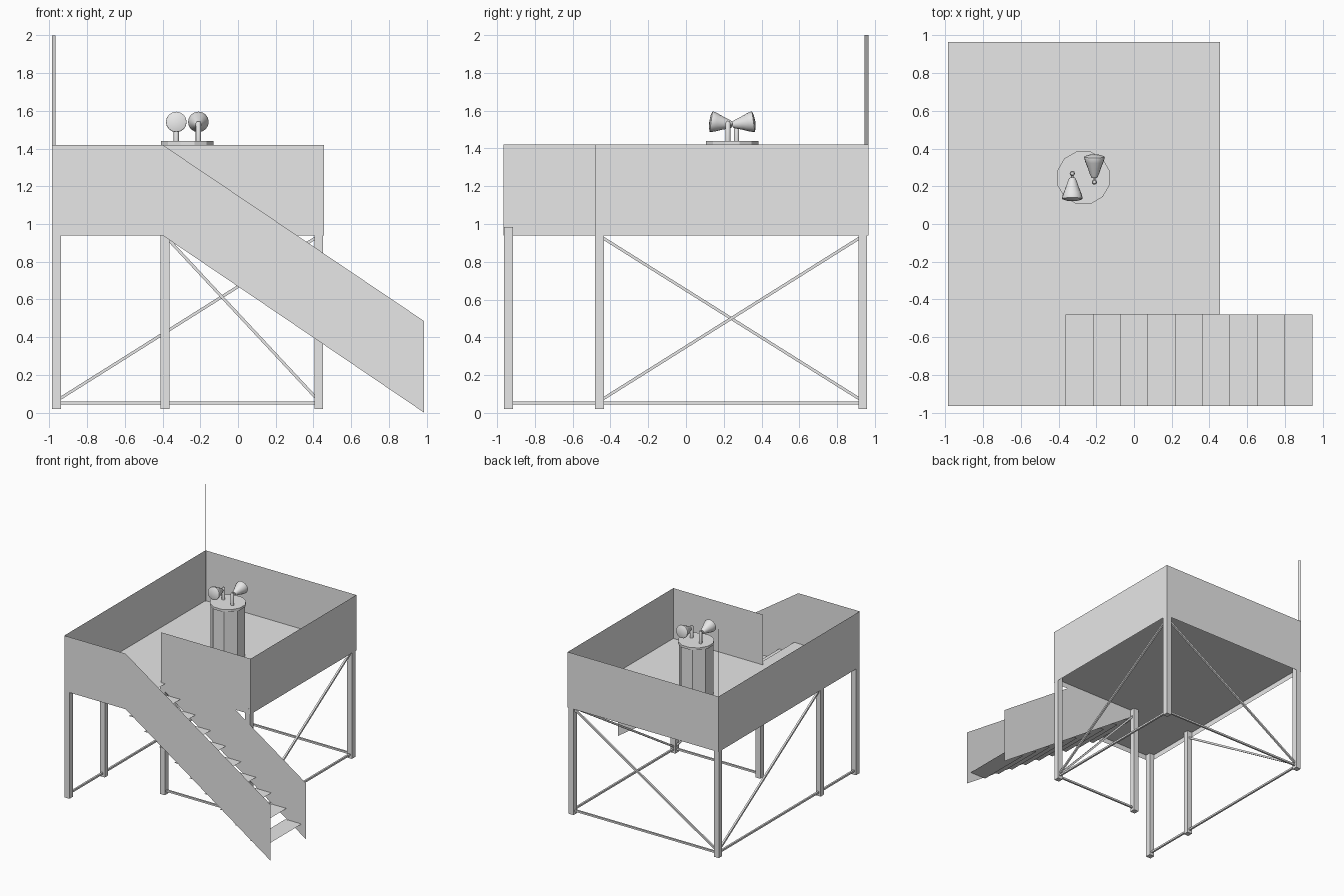
import bpy, bmesh, math
from mathutils import Vector, Matrix

if "Cube" in bpy.data.objects:
    bpy.data.objects.remove(bpy.data.objects["Cube"])

grey = bpy.data.materials.new("light_grey")
grey.diffuse_color = (0.8, 0.8, 0.8, 1)
grey.use_nodes = True
grey.node_tree.nodes["Principled BSDF"].inputs["Base Color"].default_value = grey.diffuse_color


def finish(name, bm):
    me = bpy.data.meshes.new(name)
    bm.to_mesh(me)
    bm.free()
    me.materials.append(grey)
    ob = bpy.data.objects.new(name, me)
    bpy.context.collection.objects.link(ob)
    return ob


def sheet(name, pts):
    """One flat polygon without thickness."""
    bm = bmesh.new()
    bm.faces.new([bm.verts.new(p) for p in pts])
    return finish(name, bm)


def box(name, lo, hi):
    bm = bmesh.new()
    bmesh.ops.create_cube(bm, size=1)
    lo, hi = Vector(lo), Vector(hi)
    bmesh.ops.scale(bm, verts=bm.verts, vec=hi - lo)
    bmesh.ops.translate(bm, verts=bm.verts, vec=(lo + hi) / 2)
    return finish(name, bm)


def rod(name, a, b, r, sides=4):
    """Straight bar between two points."""
    a, b = Vector(a), Vector(b)
    bm = bmesh.new()
    bmesh.ops.create_cone(bm, cap_ends=True, segments=sides, radius1=r, radius2=r,
                          depth=(b - a).length)
    bmesh.ops.rotate(bm, verts=bm.verts, matrix=Matrix.Rotation(math.pi / sides, 3, 'Z'))
    turn = (b - a).to_track_quat('Z', 'Y').to_matrix().to_4x4()
    bm.transform(Matrix.Translation((a + b) / 2) @ turn)
    return finish(name, bm)


def lathe(name, profile, matrix, sides=16, smooth=True):
    """Spin a (radius, height) profile around z, then place it."""
    bm = bmesh.new()
    vs = [bm.verts.new((r, 0, z)) for r, z in profile]
    es = [bm.edges.new(p) for p in zip(vs, vs[1:])]
    bmesh.ops.spin(bm, geom=vs + es, cent=(0, 0, 0), axis=(0, 0, 1),
                   angle=2 * math.pi, steps=sides)
    bmesh.ops.remove_doubles(bm, verts=bm.verts, dist=1e-4)
    bmesh.ops.recalc_face_normals(bm, faces=bm.faces)
    bm.transform(matrix)
    ob = finish(name, bm)
    if smooth:
        bpy.context.view_layer.objects.active = ob
        ob.select_set(True)
        bpy.ops.object.shade_smooth_by_angle(angle=math.radians(40))
        ob.select_set(False)
    return ob


L, R, F, B = -0.987, 0.457, -0.965, 0.965   # platform limits
SX, SY = -0.40, -0.48                       # stair start and inner stair side
LOW, DECK, TOP, END = 0.94, 0.985, 1.42, 0.987

# Parapet walls
sheet("left_wall", [(L, B, LOW), (L, F, LOW), (L, F, TOP), (L, B, TOP)])
sheet("back_wall", [(R, B, LOW), (L, B, LOW), (L, B, TOP), (R, B, TOP)])
sheet("right_wall", [(R, SY, LOW), (R, B, LOW), (R, B, TOP), (R, SY, TOP)])

# Front wall and inner wall, both running on into the stair sides
front = [(L, LOW), (SX, LOW), (END, 0), (END, 0.485), (SX, TOP), (L, TOP)]
inner = [(SX, LOW), (END, 0), (END, 0.485), (0.312, LOW), (R, LOW), (R, TOP), (SX, TOP)]
sheet("front_wall_and_stair_side", [(x, F, z) for x, z in front])
sheet("inner_wall_and_stair_side", [(x, SY, z) for x, z in inner])

# Deck with stair opening
SF = -0.36
sheet("deck", [(x, y, DECK) for x, y in
               [(L, F), (SF, F), (SF, SY), (R, SY), (R, B), (L, B)]])

# Stair treads
for i in range(1, 10):
    x1, z = SF + 0.145 * i, DECK - 0.096 * i
    x0 = x1 - 0.155
    sheet(f"tread_{i}", [(x0, F, z), (x1, F, z), (x1, SY, z), (x0, SY, z)])

# Support posts
XL, XM, XR = -0.962, -0.387, 0.428
YF, YM, YB = -0.94, -0.457, 0.936
H = 0.0235
for i, (x, y) in enumerate([(XL, YF), (XL, YM), (XM, YM), (XR, YM), (XR, YB), (XL, YB)]):
    box(f"post_{i + 1}", (x - H, y - H, 0.02), (x + H, y + H, DECK - 0.002))

# Low rails and diagonal braces
rails = [((XL, YF), (XL, YM)), ((XL, YM), (XL, YB)), ((XL, YB), (XR, YB)),
         ((XR, YB), (XR, YM)), ((XR, YM), (XM, YM))]
for i, (a, b) in enumerate(rails):
    rod(f"low_rail_{i + 1}", (*a, 0.052), (*b, 0.052), 0.011)
braces = [((XL, YM), (XL, YB)), ((XR, YB), (XL, YB)),
          ((XR, YB), (XR, YM)), ((XM, YM), (XR, YM))]
for i, (a, b) in enumerate(braces):
    rod(f"brace_{i + 1}", (*a, 0.937), (*b, 0.063), 0.011)

# Aerial: a thin strip set diagonally in the corner
sheet("aerial", [(L, B, DECK), (L + 0.02, B - 0.02, DECK),
                 (L + 0.02, B - 0.02, 2), (L, B, 2)])

# Pedestal and its round top
CX, CY = -0.268, 0.245
rod("pedestal", (CX, CY, DECK), (CX, CY, TOP), 0.138, 8)
rod("pedestal_top", (CX, CY, TOP), (CX, CY, 1.44), 0.144, 12)

# Two lamps facing opposite ways
bell = [(0, 0), (0.016, 0.002), (0.024, 0.02), (0.036, 0.055), (0.048, 0.085),
        (0.055, 0.108), (0.054, 0.114), (0.035, 0.121), (0, 0.124)]
stem = [(0, 0), (0.014, 0), (0.014, 0.095), (0.009, 0.104), (0, 0.107)]
for side, x, y, d in (("front", -0.327, 0.268, -1), ("back", -0.21, 0.222, 1)):
    lathe(f"{side}_lamp_stem", stem, Matrix.Translation((x, y, 1.44)), 10)
    aim = Vector((0, d, 0.14)).normalized()
    start = Vector((x, y + d * 0.022, 1.526))
    turn = aim.to_track_quat('Z', 'Y').to_matrix().to_4x4()
    lathe(f"{side}_lamp", bell, Matrix.Translation(start) @ turn)
    rod(f"{side}_lamp_arm", (x, y, 1.523), start + aim * 0.02, 0.006, 6)
